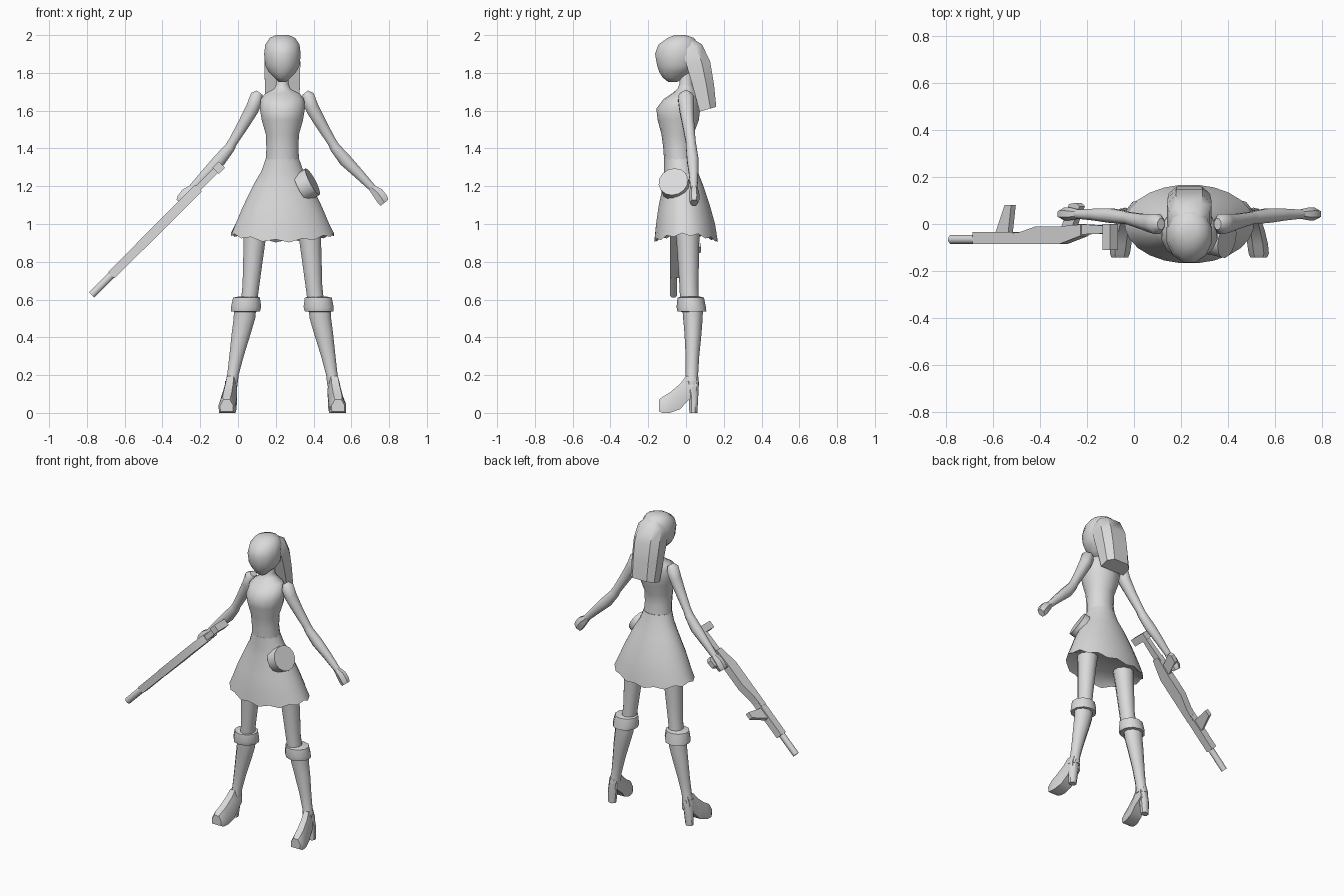
import bpy, bmesh, math
from mathutils import Vector

C = 0.235  # x of the figure's centre line
GREY = bpy.data.materials.new("light grey")
GREY.diffuse_color = (0.7, 0.7, 0.7, 1)


def finish(name, bm, angle=50):
    bmesh.ops.remove_doubles(bm, verts=bm.verts, dist=1e-5)
    bmesh.ops.recalc_face_normals(bm, faces=bm.faces)
    me = bpy.data.meshes.new(name)
    bm.to_mesh(me)
    bm.free()
    me.materials.append(GREY)
    ob = bpy.data.objects.new(name, me)
    bpy.context.collection.objects.link(ob)
    bpy.ops.object.select_all(action='DESELECT')
    ob.select_set(True)
    bpy.context.view_layer.objects.active = ob
    bpy.ops.object.shade_smooth_by_angle(angle=math.radians(angle))
    return ob


def skin(name, loops, angle=50):
    """Join equal-length point loops and cap both ends."""
    bm = bmesh.new()
    rings = [[bm.verts.new(p) for p in lp] for lp in loops]
    n = len(rings[0])
    for a, b in zip(rings, rings[1:]):
        for i in range(n):
            j = (i + 1) % n
            bm.faces.new((a[i], a[j], b[j], b[i]))
    bm.faces.new(rings[0])
    bm.faces.new(rings[-1])
    return finish(name, bm, angle)


def ring(c, ru, rv, n, u=(1, 0, 0), v=(0, 1, 0)):
    c, u, v = Vector(c), Vector(u), Vector(v)
    return [c + u * ru * math.cos(t) + v * rv * math.sin(t)
            for t in (2 * math.pi * (i + 0.5) / n for i in range(n))]


def level(x, z, rx, yf, yb, n):
    """Horizontal ring between a front and a back y."""
    return ring((x, (yf + yb) / 2, z), rx, (yb - yf) / 2, n)


def prism(name, outline, place, depth):
    """Extrude a 2D outline; place(a, b, h) maps it into the scene."""
    return skin(name, [[place(a, b, h) for a, b in outline] for h in (-depth, depth)], 30)


# Torso and neck: z, half width, front y, back y
torso = [(1.32, .092, -.115, .045), (1.40, .087, -.12, .035), (1.475, .09, -.13, .04),
         (1.55, .112, -.15, .068), (1.61, .122, -.157, .075), (1.66, .118, -.12, .07),
         (1.69, .095, -.075, .06), (1.715, .045, -.045, .045), (1.74, .034, -.035, .035),
         (1.81, .034, -.035, .035)]
skin("torso", [level(C, *r, 14) for r in torso])

# Skirt with a wavy hem and a recessed underside
N = 24
skirt = [(1.345, .089, -.116, .045), (1.28, .112, -.117, .062), (1.21, .153, -.122, .09),
         (1.09, .212, -.147, .13), (1.0, .25, -.16, .155)]
loops = [level(C, *r, N) for r in skirt]
hem = level(C, .91, .275, -.168, .168, N)
for i, p in enumerate(hem):
    p.z += .035 * abs((p.x - C) / .275) ** 2 + (.008 if i % 2 else -.008)
loops.append(hem)
loops.append(level(C, .96, .225, -.13, .13, N))
skin("skirt", loops, 60)

# Head with chin, and cap of hair
head = [(1.752, .02, -.095, -.045), (1.775, .045, -.125, -.01), (1.805, .075, -.145, .035),
        (1.84, .095, -.157, .06), (1.90, .1, -.168, .075), (1.95, .094, -.15, .07),
        (1.985, .07, -.1, .045), (2.0, .035, -.06, .0)]
skin("head", [level(C, *r, 12) for r in head])

# Long hair hanging down the back: y, z of front edge, y, z of back edge, half width
tail = [(-.02, 1.965, .03, 1.985, .05), (-.015, 1.92, .085, 1.95, .085),
        (0, 1.85, .128, 1.86, .095), (.03, 1.75, .148, 1.74, .093),
        (.072, 1.595, .16, 1.62, .088)]
loops = []
for yf, zf, yb, zb, w in tail:
    mid = [(C + s * w, yf + (yb - yf) * k, zf + (zb - zf) * k)
           for s, k in ((-1, 0), (-1, .65), (-.6, 1), (.6, 1), (1, .65), (1, 0))]
    loops.append(mid)
skin("long_hair", loops, 40)

# Limbs, mirrored about the centre line
arm = [(.12, 0, 1.695, .02, .025), (.135, 0, 1.67, .042, .046), (.16, .003, 1.61, .04, .042),
       (.205, .012, 1.53, .034, .034), (.262, .025, 1.435, .027, .028),
       (.278, .028, 1.405, .03, .03), (.335, .036, 1.335, .037, .033),
       (.40, .04, 1.27, .03, .027), (.48, .042, 1.187, .021, .02)]
hand = [(.472, .042, 1.194, .021, .02), (.505, .043, 1.165, .034, .027),
        (.53, .043, 1.13, .036, .028), (.54, .042, 1.112, .03, .022)]
thigh = [(1.0, .14, .07, -.06, .075), (.90, .148, .06, -.05, .07), (.78, .158, .053, -.042, .068),
         (.68, .166, .047, -.035, .065), (.56, .18, .045, -.03, .07)]
cuff = [(.615, .185, .055, -.025, .075), (.61, .19, .075, -.045, .095),
        (.56, .192, .084, -.05, .105), (.537, .195, .08, -.045, .108), (.535, .196, .055, -.02, .085)]
boot = [(.56, .197, .062, -.02, .09), (.50, .201, .06, -.015, .088), (.42, .218, .053, -.008, .082),
        (.30, .243, .04, -.002, .07), (.20, .262, .032, -.002, .064), (.14, .273, .036, -.01, .07)]
heel = [(.17, .27, .035, -.01, .068), (.09, .282, .032, .012, .067), (.0, .288, .026, .016, .062)]
# Platform foot cross-sections: y, x offset, half width, bottom z, top z
foot = [(.055, .272, .03, .10, .19), (.0, .275, .036, .055, .195), (-.03, .281, .04, .02, .155),
        (-.085, .29, .044, 0, .108), (-.125, .295, .043, 0, .085), (-.143, .295, .035, .008, .07)]

for s, side in ((1, "left"), (-1, "right")):
    u = (.78 * s, 0, .62)
    skin(side + "_arm", [ring((C + s * d, y, z), a, b, 8, u) for d, y, z, a, b in arm])
    skin(side + "_hand", [ring((C + s * d, y, z), a, b, 6, u) for d, y, z, a, b in hand], 35)
    for part, rows, n in (("thigh", thigh, 10), ("cuff", cuff, 10), ("boot_shaft", boot, 10), ("heel", heel, 8)):
        skin(f"{side}_{part}", [level(C + s * d, z, rx, yf, yb, n) for z, d, rx, yf, yb in rows], 45)
    skin(side + "_foot", [[(C + s * d + w * a, y, lo + (hi - lo) * k) for a, k in
                           ((-.95, 0), (.95, 0), (1, .5), (.5, 1), (-.5, 1), (-1, .5))]
                          for y, d, w, lo, hi in foot], 40)

# Hip canister, tilted outward
ax = Vector((.87, -.2, .46)).normalized()
v = ax.cross(Vector((0, 0, 1))).normalized()
w = v.cross(ax)
mid = Vector((.365, -.06, 1.208))
skin("hip_canister", [ring(mid + ax * h, .08, .08, 14, v, w) for h in (-.035, .035)], 30)

# Rifle: a runs along x from muzzle to butt, b is y, h is thickness
K = math.sqrt(.5)


def along(a, b, h):
    return (a + h * K, b, a + 1.4 - h * K)


muzzle = [ring(along(a, -.066, 0), .022, .02, 8, (K, 0, -K)) for a in (-.775, -.64)]
skin("rifle_barrel", muzzle, 50)
prism("rifle_handguard", [(-.67, -.085), (-.5, -.085), (-.5, -.035), (-.67, -.035)], along, .023)
prism("rifle_body", [(-.52, -.085), (-.30, -.085), (-.21, -.05), (-.21, -.002), (-.30, -.01),
                     (-.40, -.01), (-.47, -.035), (-.52, -.04)], along, .025)
prism("rifle_stock", [(-.23, -.045), (-.10, -.04), (-.10, -.008), (-.23, -.0)], along, .017)
prism("rifle_butt", [(-.118, -.11), (-.085, -.11), (-.085, .0), (-.118, .0)], along, .023)
prism("rifle_foregrip", [(-.58, -.04), (-.525, -.04), (-.512, .08), (-.54, .08)], along, .014)
prism("rifle_grip", [(-.30, -.02), (-.255, -.02), (-.22, .075), (-.235, .09), (-.265, .085)], along, .016)
